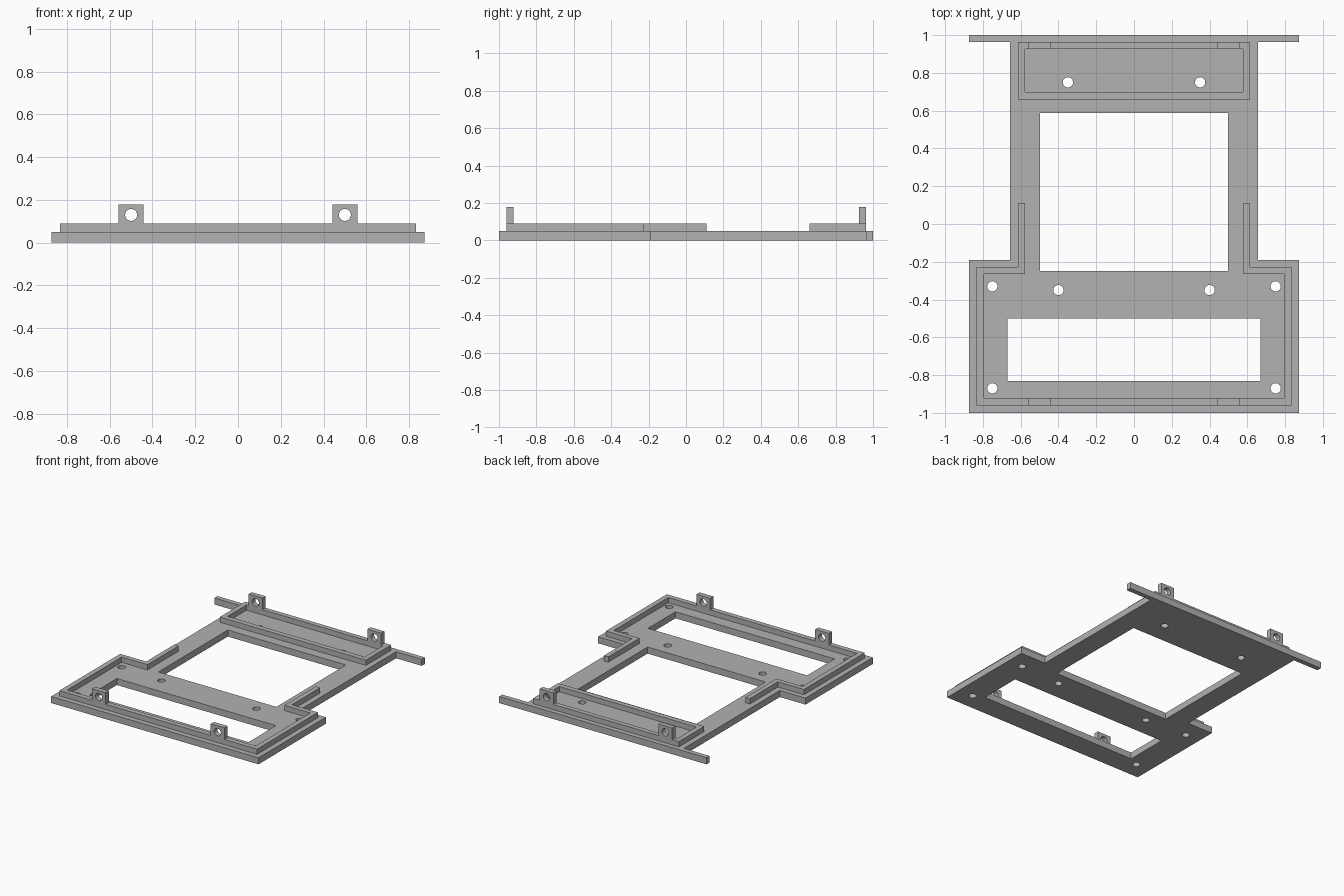
import bpy, bmesh, math
from mathutils import Matrix

cube = bpy.data.objects.get("Cube")
if cube:
    bpy.data.objects.remove(cube, do_unlink=True)

grey = bpy.data.materials.new("plain grey")
grey.use_nodes = True
colour = (0.445, 0.445, 0.445, 1)
grey.diffuse_color = colour
grey.node_tree.nodes["Principled BSDF"].inputs["Base Color"].default_value = colour


def rect(x0, x1, y0, y1):
    return [(x0, y0), (x1, y0), (x1, y1), (x0, y1)]


def circle(x, y, r=0.027, n=32):
    turn = math.tau / n
    return [(x + r * math.cos(i * turn), y + r * math.sin(i * turn)) for i in range(n)]


def mirrored(half):
    """Close a right-hand outline with its mirror image."""
    return half + [(-x, y) for x, y in reversed(half)]


def slab(name, loops, low, high, place=Matrix()):
    """Extrude an outline, with any further loops as holes, from low to high."""
    curve = bpy.data.curves.new(name, "CURVE")
    curve.dimensions = "2D"
    curve.fill_mode = "BOTH"
    curve.extrude = (high - low) / 2
    for loop in loops:
        spline = curve.splines.new("POLY")
        spline.points.add(len(loop) - 1)
        for point, (x, y) in zip(spline.points, loop):
            point.co = (x, y, 0, 1)
        spline.use_cyclic_u = True
    helper = bpy.data.objects.new(name + " outline", curve)
    bpy.context.collection.objects.link(helper)
    graph = bpy.context.evaluated_depsgraph_get()
    mesh = bpy.data.meshes.new_from_object(helper.evaluated_get(graph))
    bpy.data.objects.remove(helper, do_unlink=True)
    bpy.data.curves.remove(curve)
    mesh.transform(place @ Matrix.Translation((0, 0, (low + high) / 2)))
    bm = bmesh.new()
    bm.from_mesh(mesh)
    bmesh.ops.remove_doubles(bm, verts=bm.verts, dist=1e-5)
    bmesh.ops.recalc_face_normals(bm, faces=bm.faces)
    for face in bm.faces:
        face.smooth = False
    bm.to_mesh(mesh)
    bm.free()
    mesh.name = name
    mesh.materials.clear()
    mesh.materials.append(grey)
    obj = bpy.data.objects.new(name, mesh)
    bpy.context.collection.objects.link(obj)
    return obj


BASE, RIM, TOP = 0.05, 0.09, 0.178

# Base plate with two windows and eight screw holes
outline = mirrored([(0.873, -1), (0.873, -0.19), (0.657, -0.19), (0.657, 0.963),
                    (0.873, 0.963), (0.873, 1)])
holes = [circle(side * x, y) for side in (-1, 1)
         for x, y in ((0.75, -0.33), (0.75, -0.87), (0.4, -0.35), (0.35, 0.75))]
windows = [rect(-0.497, 0.497, -0.248, 0.587), rect(-0.67, 0.67, -0.83, -0.5)]
slab("base_plate", [outline] + windows + holes, 0, BASE)

# Open front rim with two arms reaching back
outer = [(0.833, -0.96), (0.833, -0.228), (0.614, -0.228), (0.614, 0.11)]
inner = [(0.577, 0.11), (0.577, -0.265), (0.794, -0.265), (0.794, -0.922)]
slab("front_rim", [mirrored(outer + inner)], BASE, RIM)
# The mirrored outline leaves the front wall to close the rim
slab("front_rim_wall", [rect(-0.794, 0.794, -0.96, -0.922)], BASE, RIM)
bpy.data.objects.remove(bpy.data.objects["front_rim"], do_unlink=True)
for side, name in ((1, "left"), (-1, "right")):
    half = [(side * x, y) for x, y in outer + inner + [(0.794, -0.96)]]
    slab(name + "_front_rim", [half], BASE, RIM)

# Closed rear rim
slab("rear_rim", [rect(-0.615, 0.615, 0.66, 0.963), rect(-0.577, 0.577, 0.699, 0.926)],
     BASE, RIM)

# Upright lugs with a hole, on the front and rear walls
upright = Matrix.Rotation(math.pi / 2, 4, "X")
for end, y0, y1 in (("front", -0.96, -0.922), ("rear", 0.926, 0.963)):
    for side, name in ((1, "left"), (-1, "right")):
        x = side * 0.5
        slab(f"{end}_{name}_lug",
             [rect(x - 0.058, x + 0.058, RIM, TOP), circle(x, 0.13, 0.028)],
             -y1, -y0, upright)
